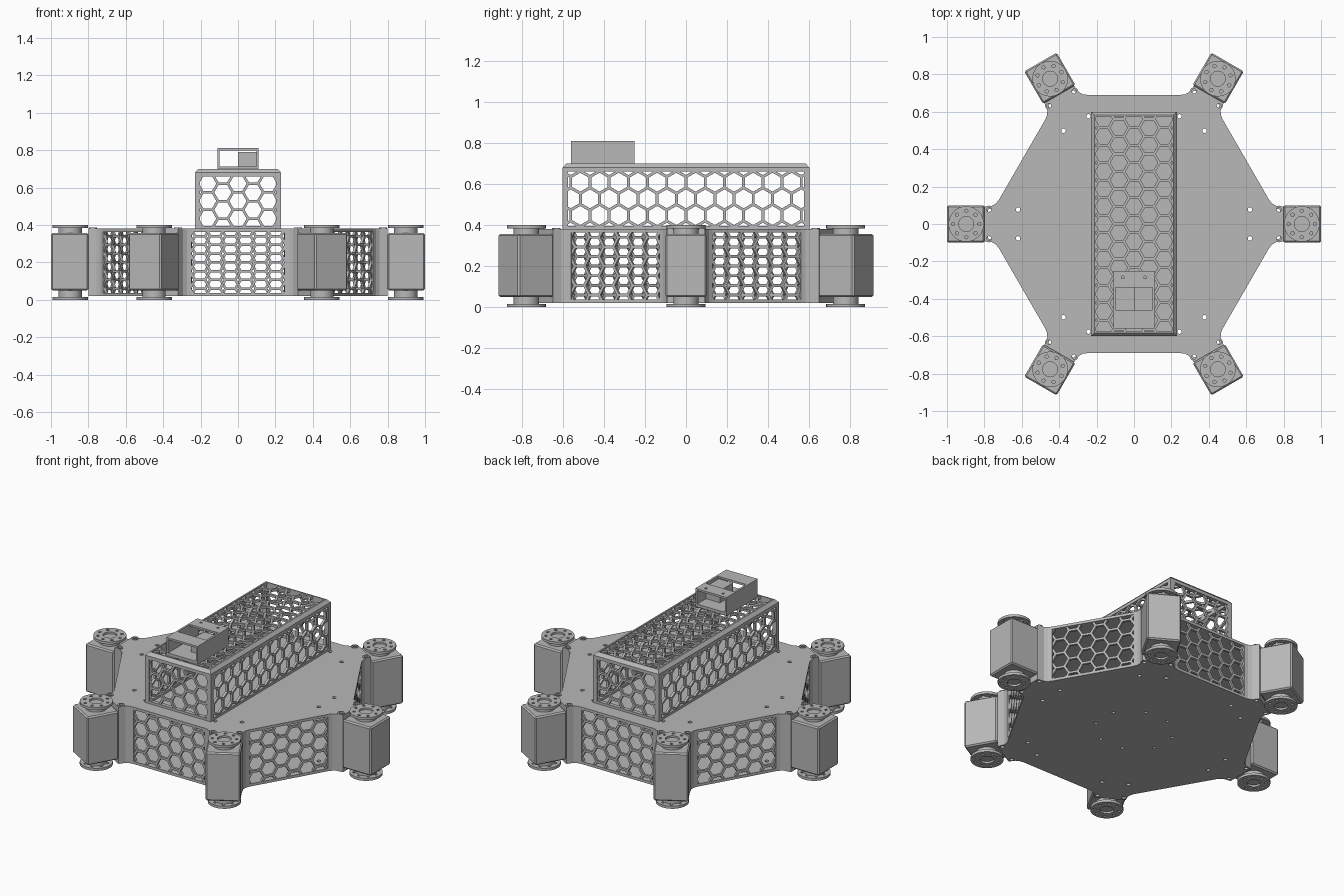
import bpy, bmesh, math
from mathutils import Matrix, Vector

cube = bpy.data.objects.get("Cube")
if cube:
    bpy.data.objects.remove(cube, do_unlink=True)

grey = bpy.data.materials.new("plain_grey")
grey.use_nodes = True
GREY = (0.48, 0.48, 0.48, 1)
grey.diffuse_color = GREY
grey.node_tree.nodes["Principled BSDF"].inputs["Base Color"].default_value = GREY


def finish(bm, name, matrix=None, smooth=False):
    bmesh.ops.recalc_face_normals(bm, faces=bm.faces)
    mesh = bpy.data.meshes.new(name)
    bm.to_mesh(mesh)
    bm.free()
    mesh.materials.append(grey)
    ob = bpy.data.objects.new(name, mesh)
    bpy.context.collection.objects.link(ob)
    if matrix:
        ob.matrix_world = matrix
    if smooth:
        bpy.ops.object.select_all(action='DESELECT')
        ob.select_set(True)
        bpy.context.view_layer.objects.active = ob
        bpy.ops.object.shade_smooth_by_angle(angle=math.radians(35))
    return ob


def thicken(bm, depth):
    ext = bmesh.ops.extrude_face_region(bm, geom=bm.faces[:])
    verts = [g for g in ext["geom"] if isinstance(g, bmesh.types.BMVert)]
    bmesh.ops.translate(bm, vec=(0, 0, depth), verts=verts)
    return verts


def circle(x, y, r, n=12):
    return [(x + r * math.cos(i * math.tau / n), y + r * math.sin(i * math.tau / n))
            for i in range(n)]


def rect(x0, x1, y0, y1):
    return [(x0, y0), (x1, y0), (x1, y1), (x0, y1)]


def slab(name, loops, z0, z1, matrix=None, chamfer=0, smooth=False):
    """Flat plate: first loop is the outline, the others are holes."""
    bm = bmesh.new()
    for loop in loops:
        vs = [bm.verts.new((x, y, z0)) for x, y in loop]
        for i, v in enumerate(vs):
            bm.edges.new((v, vs[(i + 1) % len(vs)]))
    bmesh.ops.triangle_fill(bm, use_beauty=True, use_dissolve=False,
                            edges=bm.edges[:], normal=(0, 0, 1))
    bm.verts.ensure_lookup_table()
    rim = {(round(x, 4), round(y, 4)) for x, y in loops[0]}
    top = thicken(bm, z1 - z0)
    if chamfer:
        for v in top:
            if (round(v.co.x, 4), round(v.co.y, 4)) in rim:
                v.co.x -= math.copysign(chamfer, v.co.x)
                v.co.y -= math.copysign(chamfer, v.co.y)
    return finish(bm, name, matrix, smooth)


def box(name, lo, hi, matrix=None, bevel=0):
    lo, hi = Vector(lo), Vector(hi)
    bm = bmesh.new()
    bmesh.ops.create_cube(bm, size=1)
    for v in bm.verts:
        v.co = [(lo[i] + hi[i]) / 2 + v.co[i] * (hi[i] - lo[i]) for i in range(3)]
    if bevel:
        bmesh.ops.bevel(bm, geom=bm.edges[:], offset=bevel, segments=1, affect='EDGES')
    return finish(bm, name, matrix)


CELL = 0.054


def honeycomb(name, w, h, matrix, turned=False, shift=0.0, depth=0.015):
    """Rectangular w by h grille of hexagonal openings, in its local xy plane."""
    bm = bmesh.new()
    dx, dy = CELL * 1.5, CELL * math.sqrt(3)
    n = int(max(w, h) / dx / 2) + 2
    for i in range(-n, n + 1):
        for j in range(-n, n + 1):
            cx, cy = i * dx + shift, (j + 0.5 * (i % 2)) * dy
            px, py = (cy, cx) if turned else (cx, cy)
            if abs(px) > w / 2 + CELL or abs(py) > h / 2 + CELL:
                continue
            rings = [circle(cx, cy, CELL * k, 6) for k in (1, 0.85)]
            outer, inner = [[bm.verts.new((y, x, 0) if turned else (x, y, 0))
                             for x, y in r] for r in rings]
            for k in range(6):
                m = (k + 1) % 6
                bm.faces.new((outer[k], outer[m], inner[m], inner[k]))
    bmesh.ops.remove_doubles(bm, verts=bm.verts[:], dist=0.0005)
    for axis, half in (((1, 0, 0), w / 2), ((0, 1, 0), h / 2)):
        for s in (-1, 1):
            normal = Vector(axis) * s
            bmesh.ops.bisect_plane(bm, geom=bm.verts[:] + bm.edges[:] + bm.faces[:],
                                   plane_co=normal * half, plane_no=normal,
                                   clear_outer=True)
    bmesh.ops.recalc_face_normals(bm, faces=bm.faces)
    thicken(bm, -depth)
    return finish(bm, name, matrix)


def wall_matrix(angle, distance, z):
    """Stand a flat part upright, facing outward at the given angle."""
    return (Matrix.Rotation(angle, 4, 'Z') @ Matrix.Translation((distance, 0, z))
            @ Matrix.Rotation(math.pi / 2, 4, 'Z') @ Matrix.Rotation(math.pi / 2, 4, 'X'))


def spin(points, angle):
    c, s = math.cos(angle), math.sin(angle)
    return [(x * c - y * s, x * s + y * c) for x, y in points]


corners = [math.radians(60 * i) for i in range(6)]

# Hexagonal deck plates with flared corners and screw holes
flare = [(0.722, 0.13), (0.737, 0.111), (0.757, 0.098), (0.8, 0.092)]
tip = [(x, -y) for x, y in flare] + flare[::-1]
outline = [p for a in corners for p in spin(tip, a)]
holes = []
for a in corners:
    for r in (0.62, 0.775):
        for t in (-0.077, 0.077):
            x, y = spin([(r, t)], a)[0]
            holes.append(circle(x, y, 0.012))
vents = [circle(sx * x, sy * y, 0.01) for x, y in ((0.22, 0.08), (0.08, 0.2))
         for sx in (-1, 1) for sy in (-1, 1)]
slab("top_deck", [outline] + holes, 0.363, 0.38)
slab("bottom_deck", [outline] + holes + vents, 0.02, 0.037)

# Corner brackets, leg servos and their horns
inner = [(0.705, 0.122), (0.735, 0.088), (0.78, 0.078)]
bracket = tip + inner + [(x, -y) for x, y in inner[::-1]]
SERVO_R = 0.897
for i, a in enumerate(corners):
    turn = Matrix.Rotation(a, 4, 'Z')
    at = turn @ Matrix.Translation((SERVO_R, 0, 0))
    slab(f"corner_bracket_{i}", [bracket], 0.037, 0.363, turn)
    box(f"servo_{i}", (0.8, -0.1, 0.05), (1.0, 0.1, 0.356), turn, 0.008)
    slab(f"servo_hub_{i}", [circle(0, 0, 0.062, 32)], 0.012, 0.388, at, smooth=True)
    bolt_ring = [circle(x, y, 0.009, 8) for x, y in circle(0, 0, 0.07, 8)]
    for side, z in (("lower", 0), ("upper", 0.384)):
        slab(f"{side}_horn_{i}", [circle(0, 0, 0.095, 32), circle(0, 0, 0.04, 24)]
             + bolt_ring, z, z + 0.016, at, smooth=True)
    for t in (-0.077, 0.077):
        ring = [circle(0.775, t, 0.021, 16), circle(0.775, t, 0.012, 16)]
        slab(f"washer_{i}", ring, 0.38, 0.385, turn)

# Side walls of the body
for i, a in enumerate(corners):
    facing = a + math.radians(30)
    turn = Matrix.Rotation(facing, 4, 'Z')
    honeycomb(f"body_grille_{i}", 0.53, 0.326, wall_matrix(facing, 0.685, 0.2), shift=0.04)
    for s in (-1, 1):
        ends = sorted((s * 0.262, s * 0.285))
        box(f"grille_end_{i}", (0.668, ends[0], 0.037), (0.686, ends[1], 0.363), turn)

# Upper housing: rails, corner posts and grilles
opening = rect(-0.202, 0.202, -0.575, 0.575)
shell = rect(-0.23, 0.23, -0.6, 0.6)
slab("housing_base_rail", [shell, opening], 0.38, 0.395)
slab("housing_mid_rail", [shell, opening], 0.66, 0.68)
slab("housing_top_rail", [shell, opening], 0.68, 0.7, chamfer=0.018)
for sx in (-1, 1):
    for sy in (-1, 1):
        xs, ys = sorted((sx * 0.202, sx * 0.23)), sorted((sy * 0.575, sy * 0.6))
        box("housing_post", (xs[0], ys[0], 0.395), (xs[1], ys[1], 0.66))
for k, name in enumerate(("left", "back", "right", "front")):
    end = k % 2 == 1
    honeycomb(f"housing_{name}_grille", 0.404 if end else 1.15, 0.265,
              wall_matrix(k * math.pi / 2, 0.597 if end else 0.227, 0.5275),
              turned=not end)
honeycomb("housing_top_grille", 0.404, 1.15, Matrix.Translation((0, 0, 0.695)))

# Sensor case on the roof, open at both ends with a hatch on top
box("case_floor", (-0.11, -0.56, 0.695), (0.11, -0.25, 0.713))
for s in (-1, 1):
    xs = sorted((s * 0.098, s * 0.11))
    box("case_side", (xs[0], -0.56, 0.713), (xs[1], -0.25, 0.798))
pins = [circle(x, -0.285, 0.008, 10) for x in (-0.06, 0.06)]
slab("case_roof", [rect(-0.11, 0.11, -0.56, -0.25),
                   rect(-0.098, 0.098, -0.46, -0.34)] + pins, 0.798, 0.81)
box("case_divider", (0.0, -0.47, 0.713), (0.098, -0.34, 0.79))
